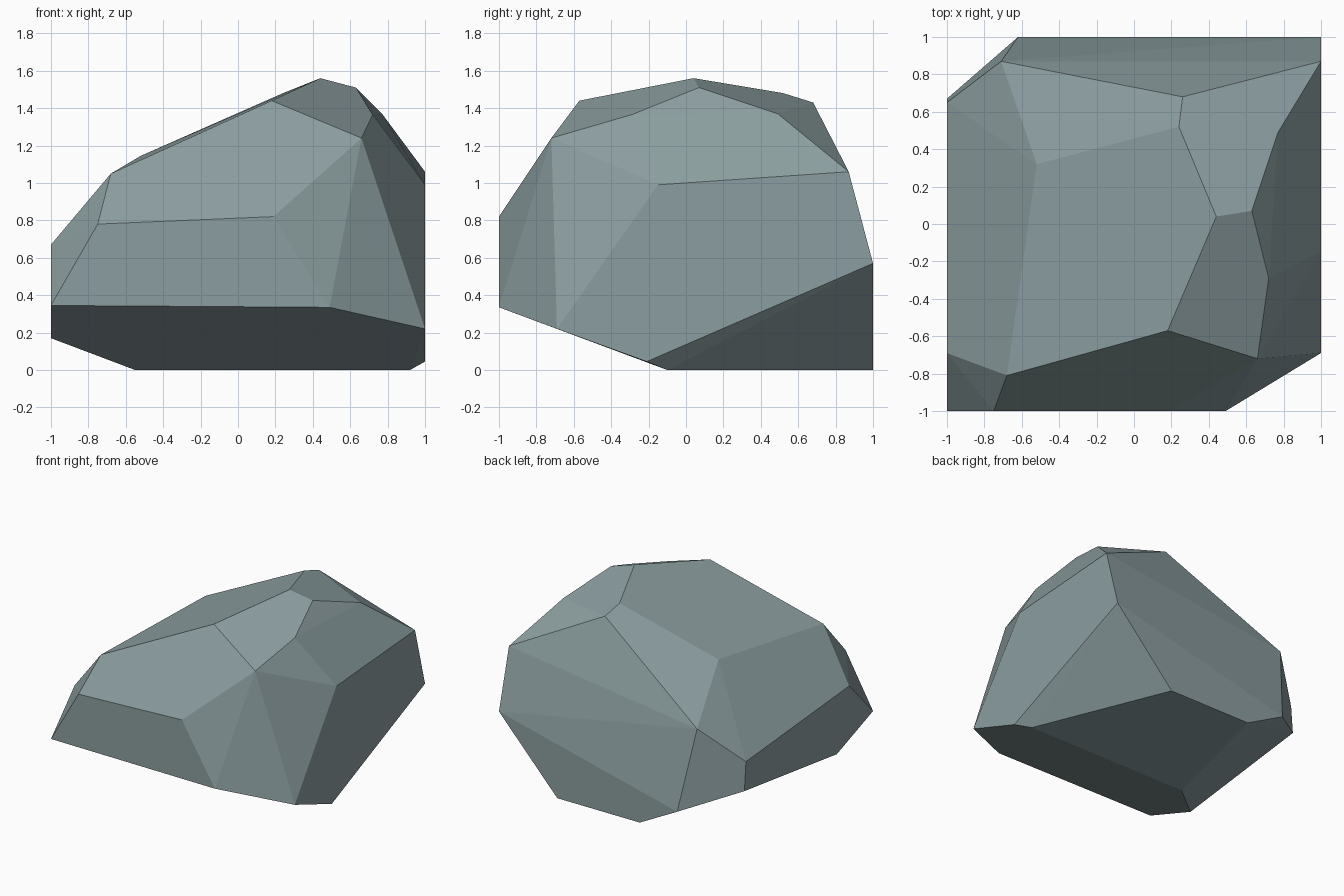
import bpy, bmesh, math

if "Cube" in bpy.data.objects:
    bpy.data.objects.remove(bpy.data.objects["Cube"])

# One flat grey-green stone colour
stone = bpy.data.materials.new("stone grey")
stone.diffuse_color = (0.26, 0.34, 0.35, 1)
stone.use_nodes = True
stone.node_tree.nodes["Principled BSDF"].inputs["Base Color"].default_value = stone.diffuse_color

# Corners of the chipped boulder, grouped by where they sit
crown = [(0.44, 0.04, 1.56), (0.63, 0.07, 1.51), (0.24, 0.52, 1.48), (0.26, 0.68, 1.43),
         (0.18, -0.57, 1.44), (0.77, 0.49, 1.37), (0.72, -0.29, 1.365), (0.66, -0.72, 1.24),
         (-0.52, 0.32, 1.145), (-0.68, -0.81, 1.05), (-0.71, 0.87, 0.835)]
front = [(-0.75, -1, 0.78), (0.19, -1, 0.82), (-1, -1, 0.345), (0.49, -1, 0.335)]
right = [(1, 0.87, 1.06), (1, -0.15, 0.99), (1, -0.69, 0.22), (1, -0.21, 0.045), (1, 1, 0.57)]
left = [(-1, -0.69, 0.67), (-1, 0.65, 0.56), (-1, 0.67, 0.325), (-1, -0.53, 0.17)]
base = [(-0.62, 1, 0.18), (0.47, 1, 0), (-0.28, 1, 0), (-0.55, -0.1, 0), (0.92, -0.1, 0)]

# Wrap the corners in a convex shell and merge the coplanar triangles
bm = bmesh.new()
for co in crown + front + right + left + base:
    bm.verts.new(co)
bmesh.ops.convex_hull(bm, input=bm.verts[:])
bmesh.ops.dissolve_limit(bm, angle_limit=math.radians(2), verts=bm.verts[:], edges=bm.edges[:])
bmesh.ops.recalc_face_normals(bm, faces=bm.faces[:])

mesh = bpy.data.meshes.new("boulder")
bm.to_mesh(mesh)
bm.free()
mesh.materials.append(stone)
boulder = bpy.data.objects.new("boulder", mesh)
bpy.context.collection.objects.link(boulder)
